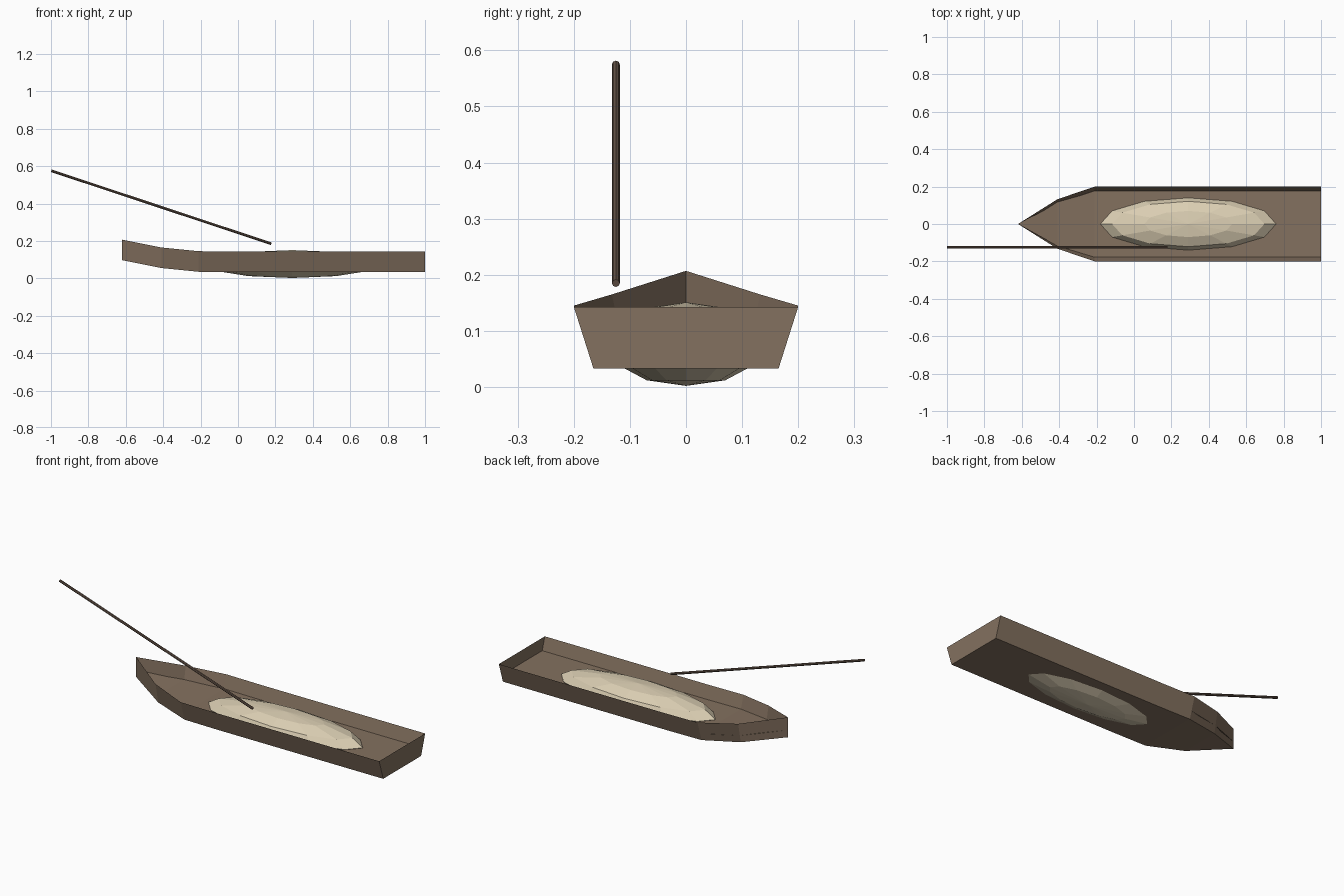
import bpy, bmesh
from math import radians
from mathutils import Vector

if "Cube" in bpy.data.objects:
    bpy.data.objects.remove(bpy.data.objects["Cube"], do_unlink=True)


def material(name, colour):
    m = bpy.data.materials.new(name)
    m.use_nodes = True
    m.diffuse_color = (*colour, 1)
    m.node_tree.nodes["Principled BSDF"].inputs["Base Color"].default_value = (*colour, 1)
    return m


def finish(name, bm, mat):
    bmesh.ops.remove_doubles(bm, verts=bm.verts, dist=1e-5)
    mesh = bpy.data.meshes.new(name)
    bm.to_mesh(mesh)
    bm.free()
    mesh.materials.append(mat)
    obj = bpy.data.objects.new(name, mesh)
    bpy.context.collection.objects.link(obj)
    return obj


hull_brown = material("hull brown", (0.23, 0.165, 0.115))
pole_brown = material("pole brown", (0.14, 0.095, 0.07))
cream = material("cream", (0.71, 0.62, 0.45))

# Stations along the boat: x, gunwale half width, bottom height
STATIONS = [(1.0, 0.2, 0.033), (0.0, 0.2, 0.033), (-0.21, 0.2, 0.035),
            (-0.41, 0.132, 0.055), (-0.62, 0.0, 0.097)]
DEPTH, TAPER, DECK = 0.11, 0.825, 0.36


def rail(t, side):
    """Points along one side at fraction t of the hull depth."""
    return [Vector((x, side * w * (TAPER + (1 - TAPER) * t), z + DEPTH * t))
            for x, w, z in STATIONS]


def strip(bm, a, b):
    """Skin two rails with faces, closing to triangles at the tip."""
    for p, q, r, s in zip(a, a[1:], b[1:], b):
        corners = [p, q, r] if (r - q).length < 1e-6 else [p, q, r, s]
        if len(corners) == 3:
            corners = [p, q, s]
        bm.faces.new([bm.verts.new(c) for c in corners])


# Hull: tapered sides, flat bottom and square stern
bm = bmesh.new()
low_l, low_r, top_l, top_r = rail(0, 1), rail(0, -1), rail(1, 1), rail(1, -1)
strip(bm, low_l, top_l)
strip(bm, top_r, low_r)
strip(bm, low_r, low_l)
bm.faces.new([bm.verts.new(c) for c in (low_r[0], low_l[0], top_l[0], top_r[0])])
bmesh.ops.remove_doubles(bm, verts=bm.verts, dist=1e-5)
bmesh.ops.recalc_face_normals(bm, faces=bm.faces)
finish("hull", bm, hull_brown)

# Deck: raised floor inside the hull
bm = bmesh.new()
strip(bm, rail(DECK, -1), rail(DECK, 1))
finish("deck", bm, hull_brown)

# Cushion: flattened low-poly ellipsoid showing above and below the hull
bm = bmesh.new()
bmesh.ops.create_uvsphere(bm, u_segments=12, v_segments=6, radius=1)
cushion = finish("cushion", bm, cream)
cushion.scale = (0.47, 0.14, 0.0745)
cushion.location = (0.29, 0, 0.0765)

# Pole: long slender rod leaning out past the bow
start, end = Vector((0.178, -0.125, 0.185)), Vector((-0.998, -0.125, 0.575))
bm = bmesh.new()
bmesh.ops.create_cone(bm, cap_ends=True, segments=8, radius1=0.007, radius2=0.007,
                      depth=(end - start).length)
bmesh.ops.rotate(bm, verts=bm.verts, matrix=(end - start).to_track_quat("Z", "Y").to_matrix())
bmesh.ops.translate(bm, verts=bm.verts, vec=(start + end) / 2)
finish("pole", bm, pole_brown)
